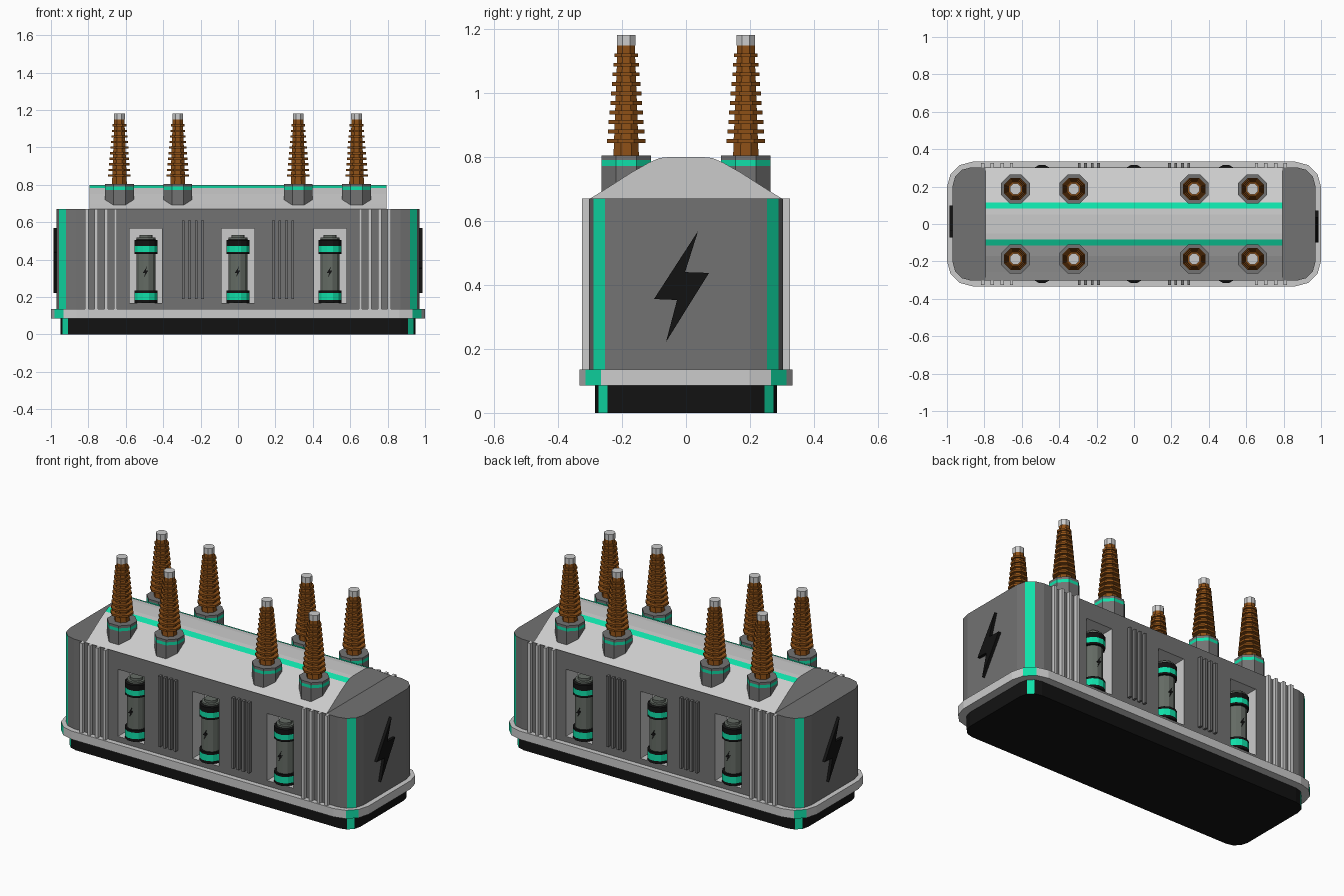
import bpy, bmesh
from math import cos, sin, pi, radians
from mathutils import Vector

if "Cube" in bpy.data.objects:
    bpy.data.objects.remove(bpy.data.objects["Cube"])


def mat(name, r, g, b):
    m = bpy.data.materials.new(name)
    m.diffuse_color = (r, g, b, 1)
    m.use_nodes = True
    m.node_tree.nodes["Principled BSDF"].inputs["Base Color"].default_value = m.diffuse_color
    return m


DARK = mat("dark_grey", 0.17, 0.17, 0.17)
LIGHT = mat("light_grey", 0.6, 0.6, 0.6)
MID = mat("canister_grey", 0.13, 0.15, 0.13)
BLACK = mat("black", 0.006, 0.006, 0.006)
GREEN = mat("green", 0.005, 0.75, 0.4)
BROWN = mat("brown", 0.27, 0.08, 0.008)


def finish(name, bm, mats):
    bmesh.ops.recalc_face_normals(bm, faces=bm.faces)
    me = bpy.data.meshes.new(name)
    bm.to_mesh(me)
    bm.free()
    for m in mats:
        me.materials.append(m)
    ob = bpy.data.objects.new(name, me)
    bpy.context.collection.objects.link(ob)
    return ob


def prism(name, a, b, mats, stripes=()):
    """Join two matching rings of points; stripe sides get the second material."""
    bm = bmesh.new()
    va = [bm.verts.new(p) for p in a]
    vb = [bm.verts.new(p) for p in b]
    n = len(a)
    for i in range(n):
        j = (i + 1) % n
        f = bm.faces.new((va[i], va[j], vb[j], vb[i]))
        f.material_index = 1 if i in stripes else 0
    bm.faces.new(va)
    bm.faces.new(vb)
    return finish(name, bm, mats)


def box(name, x0, x1, y0, y1, z0, z1, m):
    ring = [(x0, y0), (x1, y0), (x1, y1), (x0, y1)]
    return prism(name, [(*p, z0) for p in ring], [(*p, z1) for p in ring], [m])


def rounded_slab(name, hx, hy, r, z0, z1, m):
    """Rounded rectangle with three facets per corner, the middle one green."""
    ring = []
    for q, (sx, sy) in enumerate([(1, 1), (-1, 1), (-1, -1), (1, -1)]):
        for k in range(4):
            t = radians(90 * q + 30 * k)
            ring.append((sx * (hx - r) + r * cos(t), sy * (hy - r) + r * sin(t)))
    return prism(name, [(*p, z0) for p in ring], [(*p, z1) for p in ring],
                 [m, GREEN], (1, 5, 9, 13))


def lathe(name, prof, x, y, sides, mats):
    """Profile of (radius, z, material of the segment that follows)."""
    bm = bmesh.new()
    rings = []
    for r, z, _ in prof:
        R = r / cos(pi / sides)
        rings.append([bm.verts.new((x + R * cos(2 * pi * (i + .5) / sides),
                                    y + R * sin(2 * pi * (i + .5) / sides), z))
                      for i in range(sides)])
    for k in range(len(rings) - 1):
        for i in range(sides):
            j = (i + 1) % sides
            f = bm.faces.new((rings[k][i], rings[k][j], rings[k + 1][j], rings[k + 1][i]))
            f.material_index = prof[k][2]
    bm.faces.new(rings[0]).material_index = prof[0][2]
    bm.faces.new(rings[-1]).material_index = prof[-1][2]
    return finish(name, bm, mats)


BOLT = [(.038, .174), (-.1, -.039), (-.028, -.042), (-.0625, -.173), (.072, .0425), (-.003, .045)]


def bolt(name, origin, normal, scale, depth):
    n, up = Vector(normal), Vector((0, 0, 1))
    right = up.cross(n)
    a = [Vector(origin) + (right * u + up * v) * scale for u, v in BOLT]
    return prism(name, a, [p + n * depth for p in a], [BLACK])


# base, flange and main tank
rounded_slab("base", .95, .285, .08, 0, .085, BLACK)
rounded_slab("flange", 1, .333, .136, .085, .135, LIGHT)
tank = rounded_slab("tank", .97, .303, .1, .135, .67, DARK)

# window recesses cut into both long sides
for s in (-1, 1):
    for x in (-.492, 0, .492):
        y0, y1 = sorted((s * .19, s * .4))
        cutter = box("window_cutter", x - .087, x + .087, y0, y1, .168, .567, LIGHT)
        mod = tank.modifiers.new("window", 'BOOLEAN')
        mod.object = cutter
        mod.operation = 'DIFFERENCE'
        mod.solver = 'EXACT'
        mod.material_mode = 'TRANSFER'
        cutter.hide_render = True
        cutter.hide_viewport = True

# curved roof with two green stripes
half = [(.3, .67), (.256, .697), (.17, .752), (.115, .783), (.082, .797), (.05, .8)]
prof = half + [(-y, z) for y, z in reversed(half)]
prism("roof", [(-.795, y, z) for y, z in prof], [(.795, y, z) for y, z in prof],
      [LIGHT, GREEN], (3, 7))

# end emblems
for s in (-1, 1):
    bolt("end_bolt", (s * .965, 0, .395), (s, 0, 0), 1, .022)

# vertical ribs, tall near the ends and short between windows
for sy in (-1, 1):
    y0, y1 = sorted((sy * .295, sy * .325))
    for sx in (-1, 1):
        for x in (.655, .705, .757, .808):
            box("tall_rib", sx * x - .009, sx * x + .009, y0, y1, .135, .67, LIGHT)
        for x in (.19, .224, .259, .293):
            box("short_rib", sx * x - .007, sx * x + .007, y0, y1, .19, .61, DARK)

# canisters standing in the windows
can = [(.062, .168, 0), (.062, .184, 1), (.062, .222, 0), (.062, .235, 0), (.05, .235, 2),
       (.05, .43, 0), (.062, .43, 0), (.062, .442, 1), (.062, .472, 0), (.062, .503, 0),
       (.05, .508, 2), (.05, .518, 2), (.035, .518, 2), (.035, .532, 2)]
for s in (-1, 1):
    for x in (-.492, 0, .492):
        lathe("canister", can, x, s * .253, 12, [BLACK, GREEN, MID])
        bolt("canister_bolt", (x, s * .30, .335), (0, s, 0), .18, .006)

# insulator bushings on the roof
fins = [(.04, .8, 0)]
for i in range(10):
    z, t = .85 + i * .0335 * 8 / 9, i / 9
    core, fin = .038 - .01 * t, .06 - .023 * t
    fins += [(core, z - .006, 0), (fin, z - .006, 0), (fin, z + .006, 0), (core, z + .006, 0)]
fins += [(.028, 1.15, 0)]
for sy in (-1, 1):
    for x in (-.634, -.322, .322, .634):
        lathe("bushing_base", [(.077, .69, 0), (.077, .772, 1), (.077, .79, 0), (.077, .805, 0)],
              x, sy * .187, 8, [DARK, GREEN])
        lathe("insulator", fins, x, sy * .187, 8, [BROWN])
        lathe("terminal", [(.029, 1.148, 0), (.029, 1.182, 0)], x, sy * .187, 8, [LIGHT])
